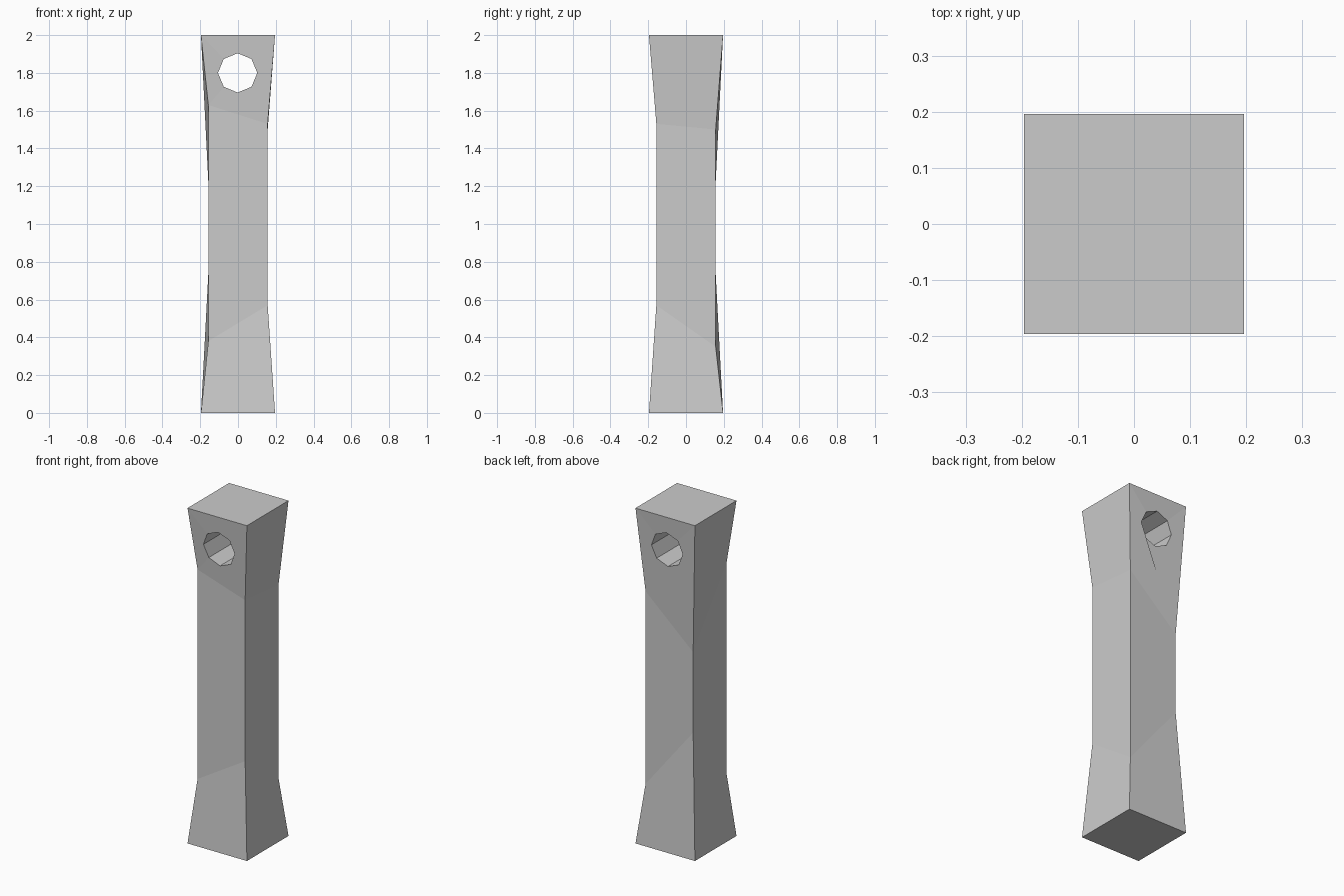
import bpy, bmesh, math

if "Cube" in bpy.data.objects:
    bpy.data.objects.remove(bpy.data.objects["Cube"])

END, WAIST, HEIGHT = 0.196, 0.157, 2.0

# Corner signs with the heights where each worn edge bends
corners = [
    (-1, -1, 0.38, 1.63),
    (1, -1, 0.57, 1.53),
    (1, 1, 0.35, 1.50),
    (-1, 1, 0.74, 1.22),
]

# Post: square ends, narrowed waist, uneven chamfer heights
bm = bmesh.new()
columns = []
for sx, sy, low, high in corners:
    profile = [(END, 0), (WAIST, low), (WAIST, high), (END, HEIGHT)]
    columns.append([bm.verts.new((sx * r, sy * r, z)) for r, z in profile])
for i in range(4):
    a, b = columns[i], columns[(i + 1) % 4]
    for k in range(3):
        bm.faces.new((a[k], b[k], b[k + 1], a[k + 1]))
bm.faces.new([c[0] for c in reversed(columns)])
bm.faces.new([c[3] for c in columns])
bmesh.ops.recalc_face_normals(bm, faces=bm.faces)
mesh = bpy.data.meshes.new("post")
bm.to_mesh(mesh)
bm.free()
post = bpy.data.objects.new("post", mesh)
bpy.context.collection.objects.link(post)

# Eight-sided hole running front to back
bpy.ops.mesh.primitive_cylinder_add(vertices=8, radius=0.104, depth=1,
                                    location=(-0.002, 0, 1.8),
                                    rotation=(math.pi / 2, 0, 0))
cutter = bpy.context.object
cutter.name = "hole_cutter"
cut = post.modifiers.new("hole", 'BOOLEAN')
cut.operation = 'DIFFERENCE'
cut.solver = 'EXACT'
cut.object = cutter
bpy.context.view_layer.objects.active = post
bpy.ops.object.modifier_apply(modifier=cut.name)
bpy.data.objects.remove(cutter)
